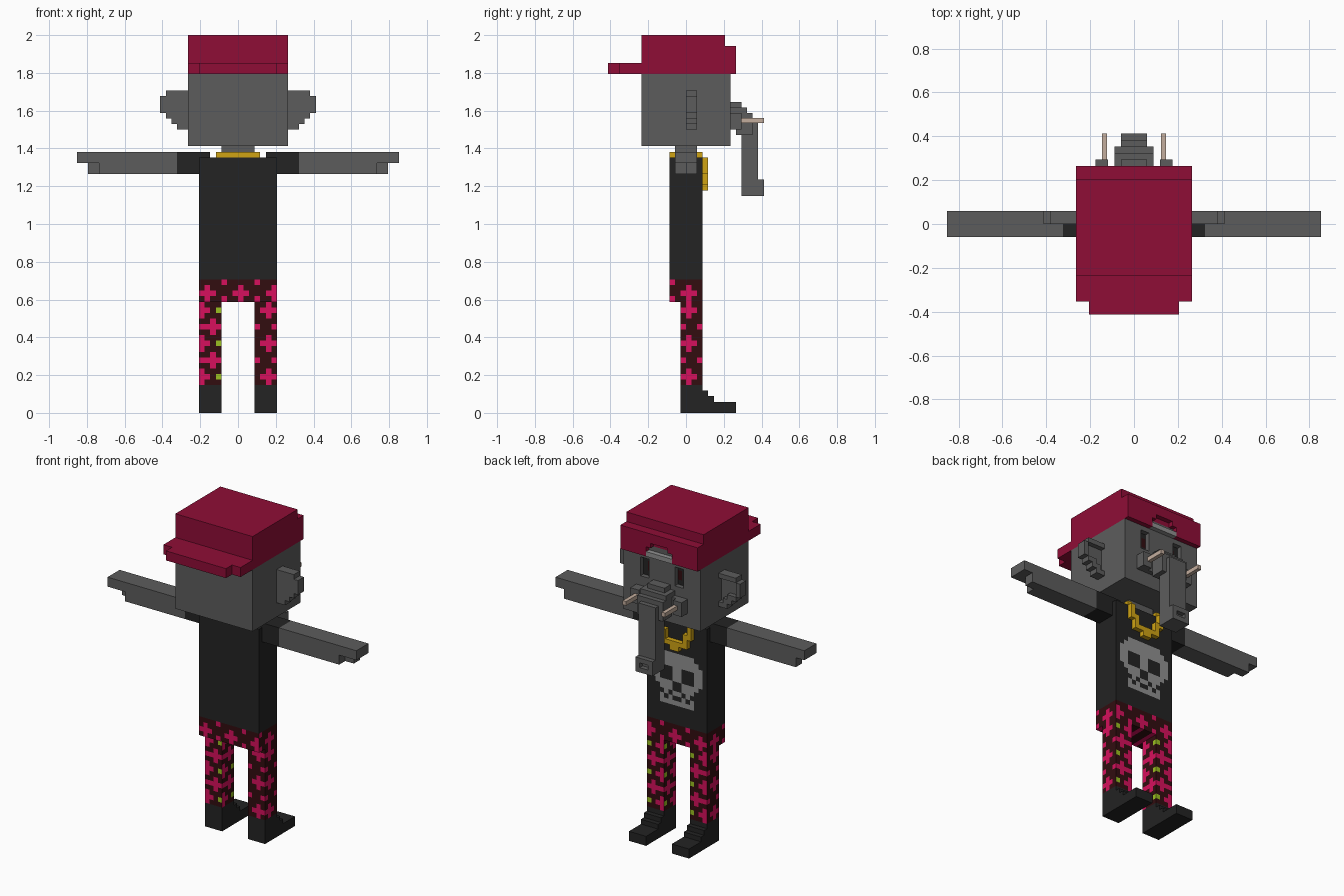
import bpy, bmesh
from mathutils import Vector

if "Cube" in bpy.data.objects:
    bpy.data.objects.remove(bpy.data.objects["Cube"])

V = 2 / 68  # size of one block

COLOURS = {
    "grey_skin": (0.108, 0.108, 0.108), "black_cloth": (0.017, 0.017, 0.017),
    "cap_red": (0.275, 0.004, 0.037), "gold": (0.63, 0.37, 0.007),
    "pants_maroon": (0.032, 0.004, 0.005), "pants_pink": (0.68, 0.005, 0.11),
    "pants_green": (0.33, 0.53, 0.015), "light_grey": (0.28, 0.28, 0.28),
    "tusk_ivory": (0.55, 0.42, 0.34),
}
MATS = {}
for key, rgb in COLOURS.items():
    MATS[key] = bpy.data.materials.new(key)
    MATS[key].diffuse_color = (*rgb, 1)


def cells(boxes):
    """Block cells of boxes (x0, x1, y0, y1, z0, z1), mirrored over x = 0."""
    out = set()
    for x0, x1, y0, y1, z0, z1 in boxes:
        for x in range(x0, x1):
            for y in range(y0, y1):
                for z in range(z0, z1):
                    out.update({(x, y, z), (-1 - x, y, z)})
    return out


def part(name, mats, add, cut=(), paint=None):
    """Outer skin of a block shape; paint(cell, normal) picks the material slot."""
    solid = cells(add) - cells(cut)
    bm = bmesh.new()
    verts = {}

    def vert(p):
        if p not in verts:
            verts[p] = bm.verts.new(Vector(p) * V)
        return verts[p]

    for c in solid:
        for axis in range(3):
            for side in (0, 1):
                n = [0, 0, 0]
                n[axis] = 2 * side - 1
                if tuple(a + b for a, b in zip(c, n)) in solid:
                    continue
                u, w = (axis + 1) % 3, (axis + 2) % 3
                loop = []
                for du, dw in ((0, 0), (1, 0), (1, 1), (0, 1)):
                    p = list(c)
                    p[axis] += side
                    p[u] += du
                    p[w] += dw
                    loop.append(vert(tuple(p)))
                f = bm.faces.new(loop if side else loop[::-1])
                f.material_index = paint(c, n) if paint else 0
    bmesh.ops.dissolve_limit(bm, angle_limit=0.01, verts=bm.verts[:],
                             edges=bm.edges[:], delimit={'MATERIAL'})
    me = bpy.data.meshes.new(name)
    bm.to_mesh(me)
    bm.free()
    for m in mats:
        me.materials.append(MATS[m])
    ob = bpy.data.objects.new(name, me)
    bpy.context.collection.objects.link(ob)
    return ob


# Shoes with stepped toes
part("shoes", ["black_cloth"],
     [(3, 7, -1, 3, 0, 5), (3, 7, 3, 4, 0, 4), (3, 7, 4, 5, 0, 3), (3, 7, 5, 9, 0, 2)])


# Pants: crosses and dots on a repeating grid
def cross(u, z, cu, cz):
    return abs(u - cu) + abs(z - cz) <= 1


def pants_paint(c, n):
    x, y, z = c
    if z >= 20:
        u = y if n[0] else x
        if cross((u + 3) % 6, z, 3, 21) or ((u + 3) % 6 == 0 and z in (20, 23)):
            return 1
        return 0
    k = z % 6
    plain = (x > 0 and n[1] < 0) or n[0] * x > 0
    if plain:  # centred crosses with dots between
        u = y + 1 if n[0] else x - 3
        if cross(u, (z + 3) % 6, 2 if n[1] else 1, 3):
            return 1
        return 1 if k == 3 and u in (0, 3) else 0
    u = y + 1 if n[0] else (x - 3 if x > 0 else x + 7)
    if u == 3 and k == 0:
        return 2
    if cross(u, k, 2, 3) or cross(u, (z + 3) % 6, 0, 3) or (u == 0 and k == 3):
        return 1
    return 0


part("pants", ["pants_maroon", "pants_pink", "pants_green"],
     [(0, 7, -3, 3, 20, 24), (3, 7, -1, 3, 5, 20)], paint=pants_paint)


# Shirt with sleeves and a painted skull on the chest
def skull_paint(c, n):
    x, y, z = c
    if n[1] <= 0 or y != 2:
        return 0
    a = x if x >= 0 else -1 - x
    width = {38: 4, 37: 5, 33: 6, 32: 5}.get(z, 6 if 33 < z < 37 else 4 if 28 <= z < 32 else 0)
    eye = 1 <= a < 4 and 33 <= z < 36
    nose = a == 0 and z in (31, 32)
    teeth = (z == 29 and a in (0, 2)) or (z == 30 and a in (1, 3))
    return int(a < width and not (eye or nose or teeth))


part("shirt", ["black_cloth", "light_grey"],
     [(0, 7, -3, 3, 24, 46), (5, 11, -2, 2, 43, 47)], paint=skull_paint)

# Arms with hands and thumbs
part("arms", ["grey_skin"],
     [(11, 25, -2, 2, 43, 47), (25, 29, -2, 2, 45, 47), (25, 27, 0, 2, 43, 45)])

# Neck and gold chain
part("neck", ["grey_skin"], [(0, 3, -2, 2, 46, 48)])
part("chain", ["gold"],
     [(0, 4, -3, 3, 46, 47), (3, 4, 3, 4, 43, 46), (2, 3, 3, 4, 41, 44),
      (1, 2, 3, 4, 41, 42), (0, 1, 3, 4, 40, 42)],
     cut=[(0, 3, -2, 2, 46, 47), (0, 3, 2, 3, 46, 47)])


# Head with forehead and sunken eyes
def eye_paint(c, n):
    x, y, z = c
    a = x if x >= 0 else -1 - x
    if n[1] > 0 and y == 6 and 3 <= a < 5 and 56 <= z < 60:
        return 2 if z in (57, 58) and a == 3 else 1
    return 0


part("head", ["grey_skin", "black_cloth", "pants_maroon"],
     [(0, 9, -8, 8, 48, 61), (0, 3, 7, 8, 61, 63)],
     cut=[(3, 5, 7, 8, 56, 60)], paint=eye_paint)

# Ears: thin sheet with a raised rim
part("ears", ["grey_skin"],
     [(9, 11, 0, 2, 51, 58), (11, 12, 0, 2, 52, 58),
      (12, 13, 0, 2, 53, 58), (13, 14, 0, 2, 54, 57)],
     cut=[(9, 10, 1, 2, 52, 57), (10, 11, 1, 2, 53, 57), (11, 13, 1, 2, 54, 57)])

# Trunk, with side pads that hold the tusks
part("trunk", ["grey_skin"],
     [(0, 3, 8, 10, 51, 56), (0, 3, 10, 11, 50, 55), (0, 3, 11, 12, 50, 54),
      (0, 2, 10, 13, 39, 53), (0, 2, 13, 14, 39, 42), (0, 3, 9, 10, 50, 51),
      (4, 6, 8, 10, 51, 54), (3, 4, 8, 9, 51, 54)],
     cut=[(0, 1, 13, 14, 40, 41), (2, 3, 8, 12, 55, 56)])

# Tusks
for side, label in ((-1, "left"), (1, "right")):
    bpy.ops.mesh.primitive_cube_add(size=1, location=(side * 0.134, 12 * V, 1.548))
    tusk = bpy.context.object
    tusk.name = label + "_tusk"
    tusk.scale = (0.024, 4 * V, 0.026)
    tusk.data.materials.append(MATS["tusk_ivory"])

# Cap worn backwards: crown, front band with an opening, stepped brim
part("cap", ["cap_red"],
     [(0, 9, -8, 7, 61, 68), (0, 9, 7, 9, 61, 66),
      (0, 9, -12, -8, 61, 63), (0, 7, -14, -12, 61, 63)],
     cut=[(0, 3, 7, 9, 61, 63), (0, 2, 8, 9, 63, 64)])
part("cap_strap", ["light_grey"], [(0, 3, 8, 9, 61, 62)])

for m in bpy.data.materials:
    if m.users and not m.is_grease_pencil:
        m.use_nodes = True
        m.node_tree.nodes["Principled BSDF"].inputs["Base Color"].default_value = m.diffuse_color
